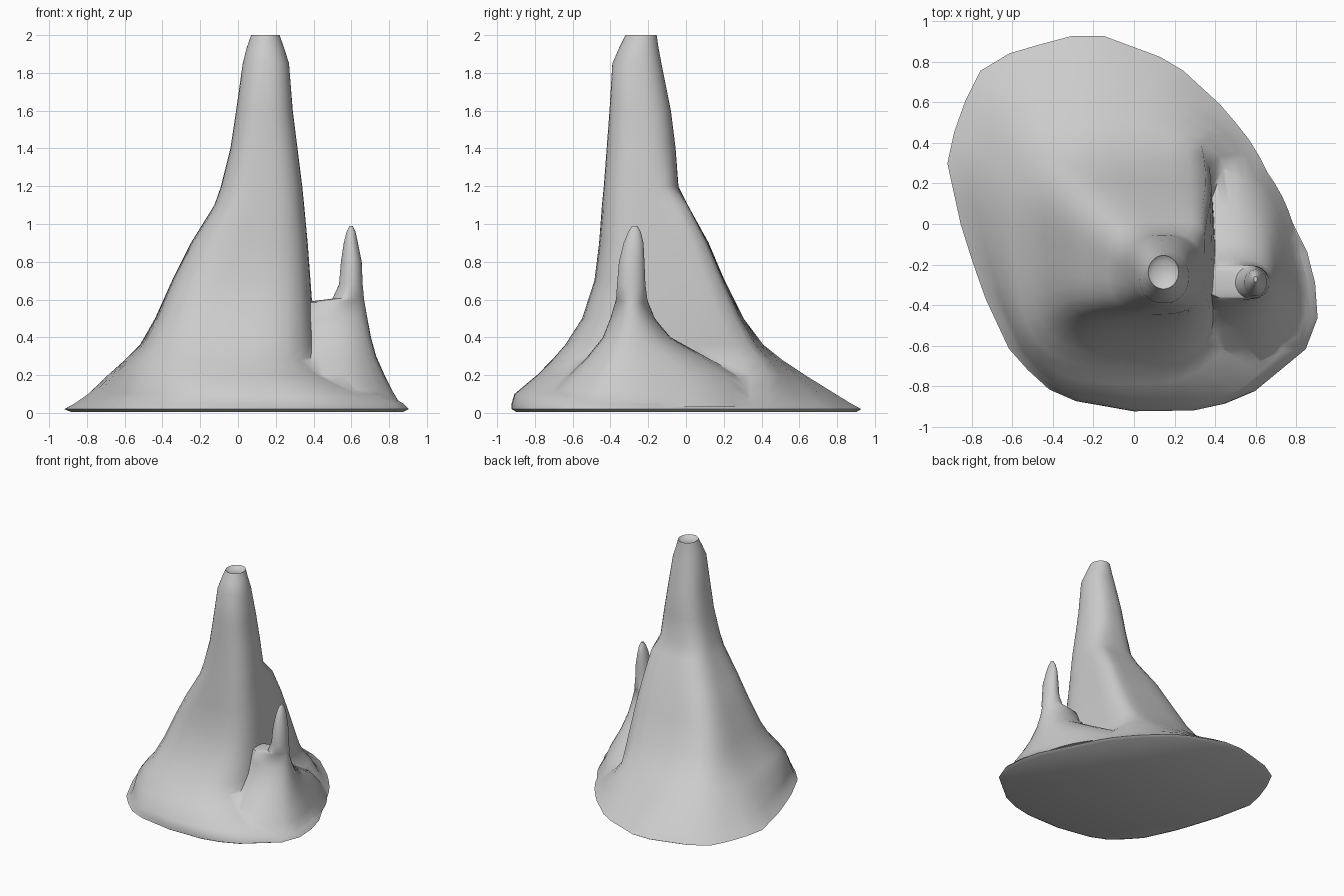
import bpy, bmesh, math

if "Cube" in bpy.data.objects:
    bpy.data.objects.remove(bpy.data.objects["Cube"])

SIDES = 40

# Footprint of the rock, counter-clockwise from the right
FOOT = [(.91, -.37), (.88, -.18), (.75, .08), (.6, .38), (.45, .57), (.2, .8), (-.15, .93),
        (-.3, .93), (-.6, .85), (-.75, .77), (-.87, .53), (-.92, .3), (-.85, -.02), (-.74, -.35),
        (-.6, -.65), (-.37, -.86), (0, -.925), (.35, -.92), (.57, -.85), (.91, -.57)]


def foot_point(a):
    """Point where a ray from the origin leaves the footprint."""
    dx, dy = math.cos(a), math.sin(a)
    for (px, py), (qx, qy) in zip(FOOT, FOOT[1:] + FOOT[:1]):
        ex, ey = qx - px, qy - py
        det = dx * ey - dy * ex
        if abs(det) < 1e-9:
            continue
        t = (px * ey - py * ex) / det
        u = (px * dy - py * dx) / det
        if t > 0 and -1e-6 <= u <= 1 + 1e-6:
            return t * dx, t * dy
    return dx, dy


def section(z, x0, x1, y0, y1, power, foot_mix):
    """Rounded box section, blended towards the footprint shape."""
    pts = []
    for k in range(SIDES):
        a = 2 * math.pi * k / SIDES
        c, s = math.cos(a), math.sin(a)
        # the back right corner of boxy sections is a sharper ridge
        p = power + 5 if power >= 3 and c > 0 and s > 0 else power
        r = (abs(c) ** p + abs(s) ** p) ** (-1 / p)
        fx, fy = foot_point(a)
        u = (1 - foot_mix) * c * r + foot_mix * fx / .915
        v = (1 - foot_mix) * s * r + foot_mix * fy / .927
        pts.append(((x0 + x1) / 2 + u * (x1 - x0) / 2, (y0 + y1) / 2 + v * (y1 - y0) / 2, z))
    return pts


def loft(name, sections):
    bm = bmesh.new()
    rings = [[bm.verts.new(p) for p in section(*s)] for s in sections]
    for a, b in zip(rings, rings[1:]):
        for k in range(SIDES):
            j = (k + 1) % SIDES
            bm.faces.new((a[k], a[j], b[j], b[k]))
    bm.faces.new(rings[0][::-1])
    bm.faces.new(rings[-1])
    bmesh.ops.recalc_face_normals(bm, faces=bm.faces)
    mesh = bpy.data.meshes.new(name)
    bm.to_mesh(mesh)
    bm.free()
    ob = bpy.data.objects.new(name, mesh)
    bpy.context.collection.objects.link(ob)
    return ob


# Tall peak with boxy flanks, wide skirt and a shallow hollow at the tip
peak = loft("rock_peak", [
    (.005, -.88, .88, -.90, .90, 2, 1),
    (.02, -.915, .91, -.925, .925, 2, 1),
    (.05, -.86, .88, -.925, .87, 2, 1),
    (.10, -.79, .79, -.91, .79, 3, .9),
    (.20, -.69, .54, -.79, .63, 3.2, .5),
    (.28, -.60, .43, -.71, .51, 3.5, .3),
    (.36, -.52, .415, -.64, .41, 3.8, .2),
    (.50, -.44, .40, -.55, .305, 4, .1),
    (.70, -.35, .385, -.485, .205, 4, .05),
    (.90, -.25, .37, -.46, .12, 3.6, .05),
    (1.10, -.125, .35, -.445, .01, 3, 0),
    (1.20, -.09, .34, -.435, -.04, 2.8, 0),
    (1.40, -.04, .315, -.42, -.055, 2.6, 0),
    (1.60, -.01, .29, -.405, -.08, 2.5, 0),
    (1.85, .025, .27, -.39, -.13, 2.2, 0),
    (1.93, .045, .245, -.355, -.145, 2, 0),
    (2.00, .07, .22, -.32, -.155, 2, 0),
    (1.98, .09, .20, -.295, -.18, 2, 0)])

# Small side spire standing on a shoulder that joins the peak
spire = loft("side_spire", [
    (.03, .00, .88, -.78, .46, 2, .8),
    (.12, .06, .825, -.70, .38, 2, .8),
    (.20, .12, .785, -.62, .28, 2, .7),
    (.30, .20, .74, -.52, .10, 2, .6),
    (.40, .27, .71, -.44, -.08, 2, .3),
    (.50, .31, .685, -.40, -.165, 2, 0),
    (.585, .34, .67, -.375, -.20, 2, 0),
    (.605, .50, .667, -.37, -.205, 2, 0),
    (.68, .535, .66, -.365, -.215, 2, 0),
    (.80, .545, .655, -.355, -.22, 2, 0),
    (.90, .56, .635, -.33, -.225, 2, 0),
    (.96, .575, .622, -.305, -.24, 2, 0),
    (.99, .59, .608, -.285, -.258, 2, 0)])

# Fuse the spire into the peak
union = peak.modifiers.new("union", 'BOOLEAN')
union.operation = 'UNION'
union.solver = 'EXACT'
union.object = spire
bpy.context.view_layer.objects.active = peak
peak.select_set(True)
bpy.ops.object.modifier_apply(modifier="union")
bpy.data.objects.remove(spire)
bpy.ops.object.shade_smooth_by_angle(angle=math.radians(50))
